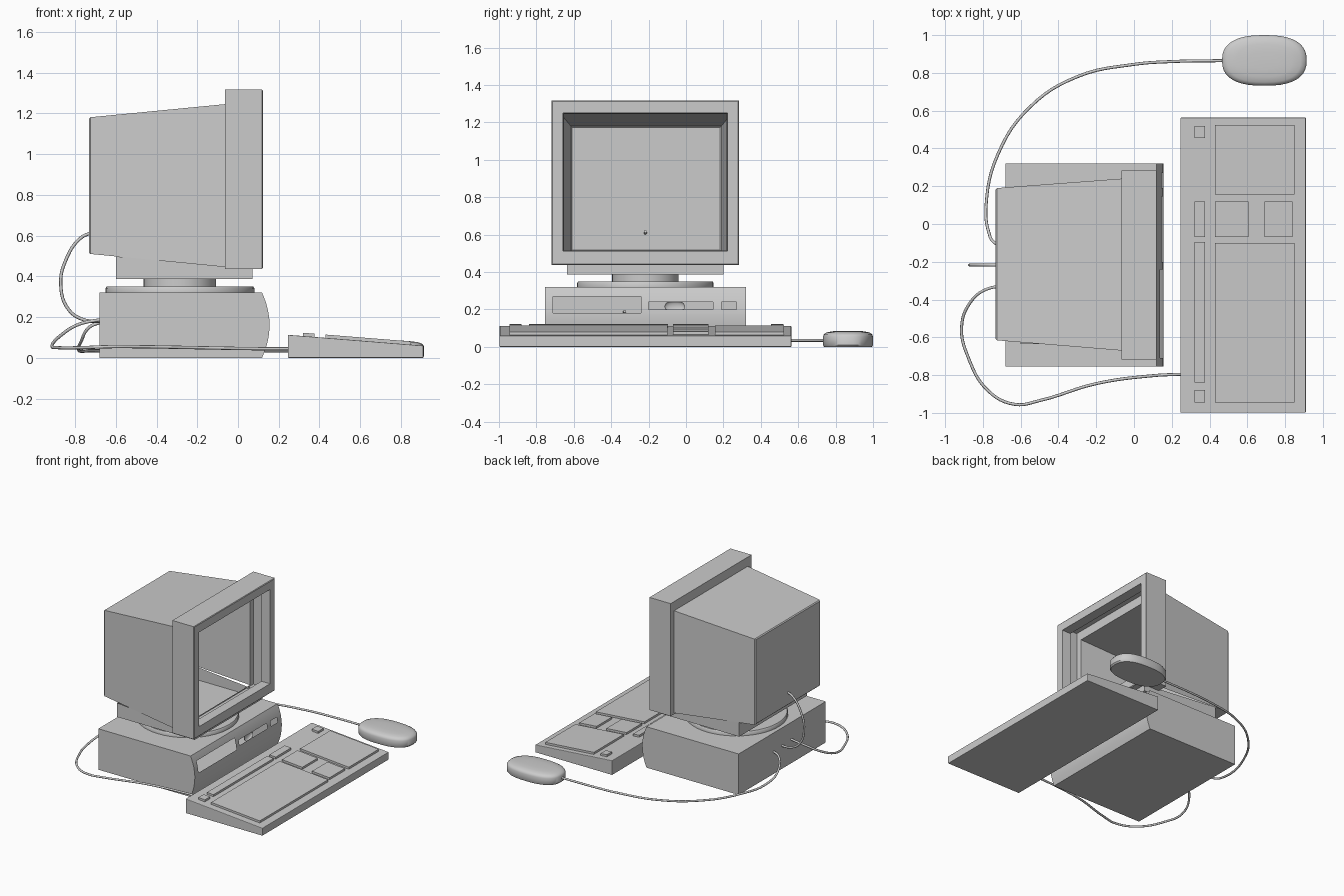
import bpy, bmesh, math
from mathutils import Vector

if "Cube" in bpy.data.objects:
    bpy.data.objects.remove(bpy.data.objects["Cube"])


def finish(name, bm, smooth=None, bevel=0):
    bmesh.ops.recalc_face_normals(bm, faces=bm.faces)
    me = bpy.data.meshes.new(name)
    bm.to_mesh(me)
    bm.free()
    ob = bpy.data.objects.new(name, me)
    bpy.context.collection.objects.link(ob)
    if bevel:
        m = ob.modifiers.new("bevel", 'BEVEL')
        m.width, m.segments = bevel, 2
    if smooth:
        bpy.ops.object.select_all(action='DESELECT')
        ob.select_set(True)
        bpy.context.view_layer.objects.active = ob
        bpy.ops.object.shade_smooth_by_angle(angle=math.radians(smooth))
    return ob


def loft(rings, start=True, end=True, skip=None):
    """Skin closed rings of points; skip(centre) leaves openings."""
    bm = bmesh.new()
    vs = [[bm.verts.new(p) for p in r] for r in rings]
    n = len(vs[0])
    for a, b in zip(vs, vs[1:]):
        for i in range(n):
            j = (i + 1) % n
            q = (a[i], a[j], b[j], b[i])
            c = sum((v.co for v in q), Vector()) / 4
            if not (skip and skip(c)):
                bm.faces.new(q)
    if start:
        bm.faces.new(vs[0])
    if end:
        bm.faces.new(vs[-1])
    return bm


def rect(x, y0, y1, z0, z1):
    return [(x, y0, z0), (x, y1, z0), (x, y1, z1), (x, y0, z1)]


def disc(name, r, levels):
    rings = [[(-.285 + r * s * math.cos(t * math.tau / 48),
               -.217 + r * s * math.sin(t * math.tau / 48), z) for t in range(48)]
             for z, s in levels]
    return finish(name, loft(rings), 35)


# hollow monitor shell, open at the front and above the foot
body = [rect(-.065, -.67, .24, .446, 1.245),
        rect(-.60, -.626, .2, .498, 1.193),
        rect(-.725, -.616, .19, .51, 1.181),
        rect(-.732, -.609, .183, .517, 1.174)]
finish("monitor_shell", loft(body, start=False,
       skip=lambda c: c.x > -.5 and c.z < .6))

# monitor bezel with open screen
bezel = [rect(-.065, -.67, .24, .446, 1.245),
         rect(-.065, -.718, .283, .437, 1.317),
         rect(.118, -.718, .283, .437, 1.317),
         rect(.122, -.713, .278, .442, 1.312),
         rect(.122, -.657, .222, .513, 1.25),
         rect(.05, -.652, .217, .515, 1.245)]
finish("monitor_bezel", loft(bezel, False, False))

# monitor foot: open-topped tray whose rim follows the sloping underside
x0, x1, y0, y1 = -.6, .07, -.636, .2
foot = [[(x0, y0, .388), (x1, y0, .388), (x1, y1, .388), (x0, y1, .388)],
        [(x0, y0, .498), (x1, y0, .438), (x1, y1, .438), (x0, y1, .498)]]
finish("monitor_foot", loft(foot, end=False))

# swivel
disc("swivel_plate", .365, [(.32, 1), (.342, 1), (.35, .985)])
disc("swivel_neck", .178, [(.35, 1), (.392, 1)])

# hollow desktop case with bowed front and drive openings
holes = [(-.71, -.24, .18, .27), (-.20, .145, .2, .24), (.19, .27, .2, .24)]
ycuts = [-.755, -.71, -.24, -.2, .145, .19, .27, .32]
zcuts = [0, .04, .08, .12, .16, .18, .2, .24, .27, .3, .32]
prof = [(-.68, 0)] + [(.155 - .037 * ((z - .16) / .16) ** 2, z) for z in zcuts] + [(-.68, .32)]


def in_hole(c):
    return c.x > .05 and any(a < c.y < b and d < c.z < e for a, b, d, e in holes)


finish("computer_case", loft([[(x, y, z) for x, z in prof] for y in ycuts], skip=in_hole), 30)

# finger scoop around the drive slot
bm = bmesh.new()
bmesh.ops.create_uvsphere(bm, u_segments=20, v_segments=10, radius=1)
for v in bm.verts:
    v.co = Vector((.135 + v.co.x * .02, -.06 + v.co.y * .055, .215 + v.co.z * .035))
bmesh.ops.delete(bm, geom=[v for v in bm.verts if v.co.x > .136], context='VERTS')
finish("drive_scoop", bm, 60)


# keyboard wedge
def deck(x):
    return .113 - .08 * (x - .245)


wedge = [[(.245, y, 0), (.91, y, 0), (.91, y, deck(.91)), (.245, y, deck(.245))] for y in (-.998, .563)]
finish("keyboard_body", loft(wedge), bevel=.004)

# raised key blocks
keys = [(.32, .375, .455, .52), (.32, .375, -.945, -.88),
        (.32, .375, -.07, .12), (.32, .375, -.84, -.095),
        (.43, .85, .155, .525), (.43, .85, -.945, -.10),
        (.43, .605, -.07, .12), (.69, .84, -.07, .12)]
for k, (a, b, c, d) in enumerate(keys):
    rings = [[(x, y, deck(x) + h) for x, y in ((a, c), (b, c), (b, d), (a, d))]
             for h in (-.01, .016)]
    finish(f"key_block_{k + 1}", loft(rings, start=False))

# mouse: stacked superellipse rings
def sup(v):
    return math.copysign(abs(v) ** .8, v)


levels = [(0, .96), (.01, 1), (.055, 1), (.068, .96), (.077, .86), (.083, .65), (.086, .35)]
rings = [[(.69 + .224 * s * sup(math.cos(t * math.tau / 40)),
           .866 + .134 * s * sup(math.sin(t * math.tau / 40)), z) for t in range(40)]
         for z, s in levels]
finish("mouse", loft(rings), 40)

# cables
cables = {
    "mouse_cable": [(.48, .865, .035), (.2, .86, .035), (0, .845, .035), (-.3, .78, .035),
                    (-.55, .62, .035), (-.72, .37, .035), (-.783, .1, .04),
                    (-.77, -.04, .08), (-.73, -.105, .15), (-.66, -.115, .18)],
    "keyboard_cable": [(.26, -.795, .045), (.1, -.803, .045), (-.2, -.845, .05), (-.5, -.935, .055),
                       (-.63, -.955, .055), (-.77, -.885, .05), (-.88, -.7, .05), (-.913, -.55, .06),
                       (-.87, -.42, .11), (-.78, -.345, .165), (-.66, -.328, .19)],
    "monitor_cable": [(-.71, -.217, .617), (-.77, -.217, .59), (-.845, -.217, .48), (-.87, -.217, .36),
                      (-.83, -.217, .235), (-.75, -.217, .185), (-.66, -.217, .18)],
}
for name, pts in cables.items():
    cu = bpy.data.curves.new(name, 'CURVE')
    cu.dimensions = '3D'
    cu.bevel_depth, cu.bevel_resolution, cu.resolution_u = .008, 2, 6
    cu.use_fill_caps = True
    sp = cu.splines.new('BEZIER')
    sp.bezier_points.add(len(pts) - 1)
    for bp, p in zip(sp.bezier_points, pts):
        bp.co = p
        bp.handle_left_type = bp.handle_right_type = 'AUTO'
    bpy.context.collection.objects.link(bpy.data.objects.new(name, cu))
